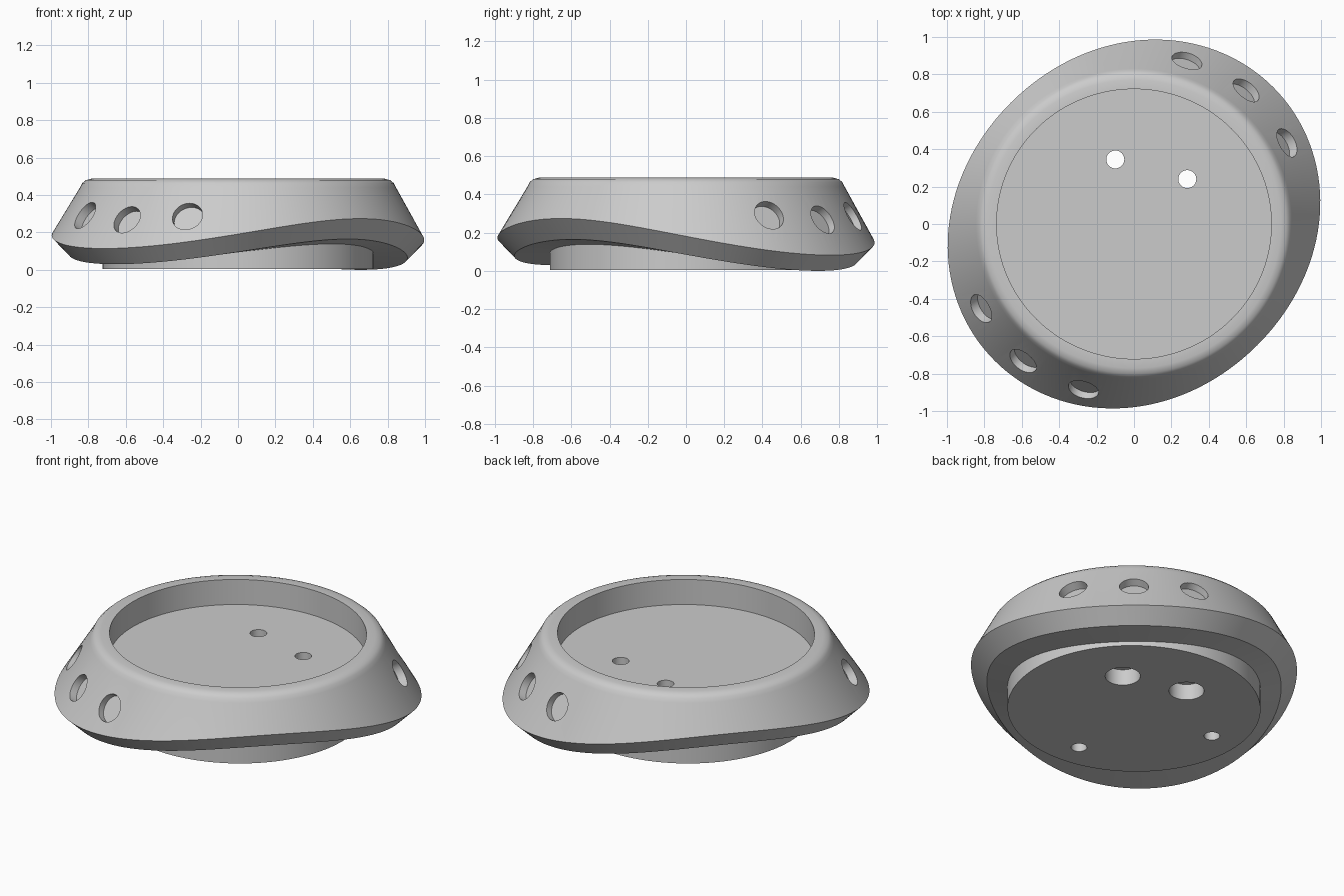
import bpy, bmesh
from math import sin, cos, radians, tau
from mathutils import Vector

cube = bpy.data.objects.get("Cube")
if cube:
    bpy.data.objects.remove(cube, do_unlink=True)

# Single grey material
grey = bpy.data.materials.new("light_grey")
grey.use_nodes = True
grey.diffuse_color = (0.6, 0.6, 0.6, 1)
grey.node_tree.nodes["Principled BSDF"].inputs["Base Color"].default_value = (0.6, 0.6, 0.6, 1)

SEGMENTS = 144
BASE_R, WELL_R, FLOOR_Z = 0.72, 0.73, 0.33
SHOULDER = (0.84, 0.44)


def saddle(a):
    return sin(2 * (a - radians(2)))


def tilt(a):
    return cos(a - radians(45))


# Wavy widest edge, and the lower edge under it
def wide_edge(a):
    return 0.987 + 0.06 * saddle(a), 0.186 - 0.088 * saddle(a) - 0.016 * tilt(a)


def low_edge(a):
    return wide_edge(a)[0] - 0.09, 0.09 - 0.075 * saddle(a) - 0.015 * tilt(a)


def under_edge(a):
    return BASE_R, 0.09 + 0.65 * (low_edge(a)[1] - 0.09)


def circle(r, z):
    return lambda a: (r, z)


# Dish body: rings lofted from the well floor over the rim to the base
rings = [circle(WELL_R, FLOOR_Z), circle(WELL_R, 0.487), circle(0.78, 0.487),
         circle(0.81, 0.479), circle(0.828, 0.463), circle(*SHOULDER),
         wide_edge, low_edge, under_edge, circle(BASE_R, 0.005)]
bm = bmesh.new()
loops = []
for ring in rings:
    loop = []
    for i in range(SEGMENTS):
        a = tau * i / SEGMENTS
        r, z = ring(a)
        loop.append(bm.verts.new((1.006 * r * cos(a), 0.988 * r * sin(a), z)))
    loops.append(loop)
for upper, lower in zip(loops, loops[1:]):
    for i in range(SEGMENTS):
        j = (i + 1) % SEGMENTS
        bm.faces.new((upper[i], upper[j], lower[j], lower[i]))
bm.faces.new(loops[0])
bm.faces.new(loops[-1])
bmesh.ops.recalc_face_normals(bm, faces=bm.faces)
mesh = bpy.data.meshes.new("dish_body")
bm.to_mesh(mesh)
bm.free()
mesh.materials.append(grey)
body = bpy.data.objects.new("dish_body", mesh)
bpy.context.collection.objects.link(body)
bpy.context.view_layer.objects.active = body
body.select_set(True)


def drill(start, end, radius):
    """Cut a round hole along the line from start to end."""
    start, end = Vector(start), Vector(end)
    axis = end - start
    tool = bmesh.new()
    bmesh.ops.create_cone(tool, cap_ends=True, segments=40, radius1=radius,
                          radius2=radius, depth=axis.length)
    turn = axis.to_track_quat('Z', 'Y').to_matrix().to_4x4()
    turn.translation = (start + end) / 2
    tool.transform(turn)
    tool_mesh = bpy.data.meshes.new("hole_cutter")
    tool.to_mesh(tool_mesh)
    tool.free()
    tool_mesh.materials.append(grey)
    cutter = bpy.data.objects.new("hole_cutter", tool_mesh)
    cutter.hide_render = True
    bpy.context.collection.objects.link(cutter)
    mod = body.modifiers.new("hole", 'BOOLEAN')
    mod.operation, mod.solver, mod.object = 'DIFFERENCE', 'EXACT', cutter
    bpy.ops.object.modifier_apply(modifier=mod.name)
    bpy.data.objects.remove(cutter, do_unlink=True)


# Shallow round recesses, three on each low side
for middle in (50, 231):
    for step in (-22, 0, 22):
        a = radians(middle + step)
        r, z = wide_edge(a)
        height = 0.29 if step else 0.27
        slope = (r - SHOULDER[0]) / (SHOULDER[1] - z)
        surface = SHOULDER[0] + slope * (SHOULDER[1] - height)
        point = Vector((surface * cos(a), surface * sin(a), height))
        normal = Vector((cos(a), sin(a), slope)).normalized()
        drill(point - 0.05 * normal, point + 0.15 * normal, 0.083)

# Floor holes, each with a wider bore from below
for x, y in ((-0.1, 0.345), (0.285, 0.24)):
    drill((x, y, -0.1), (x, y, 0.105), 0.1)
    drill((x, y, 0.05), (x, y, 0.5), 0.048)

# Blind screw holes in the underside
for x, y in ((-0.045, -0.54), (-0.54, 0.045)):
    drill((x, y, -0.1), (x, y, 0.12), 0.045)

bpy.ops.object.shade_smooth_by_angle(angle=radians(33))
